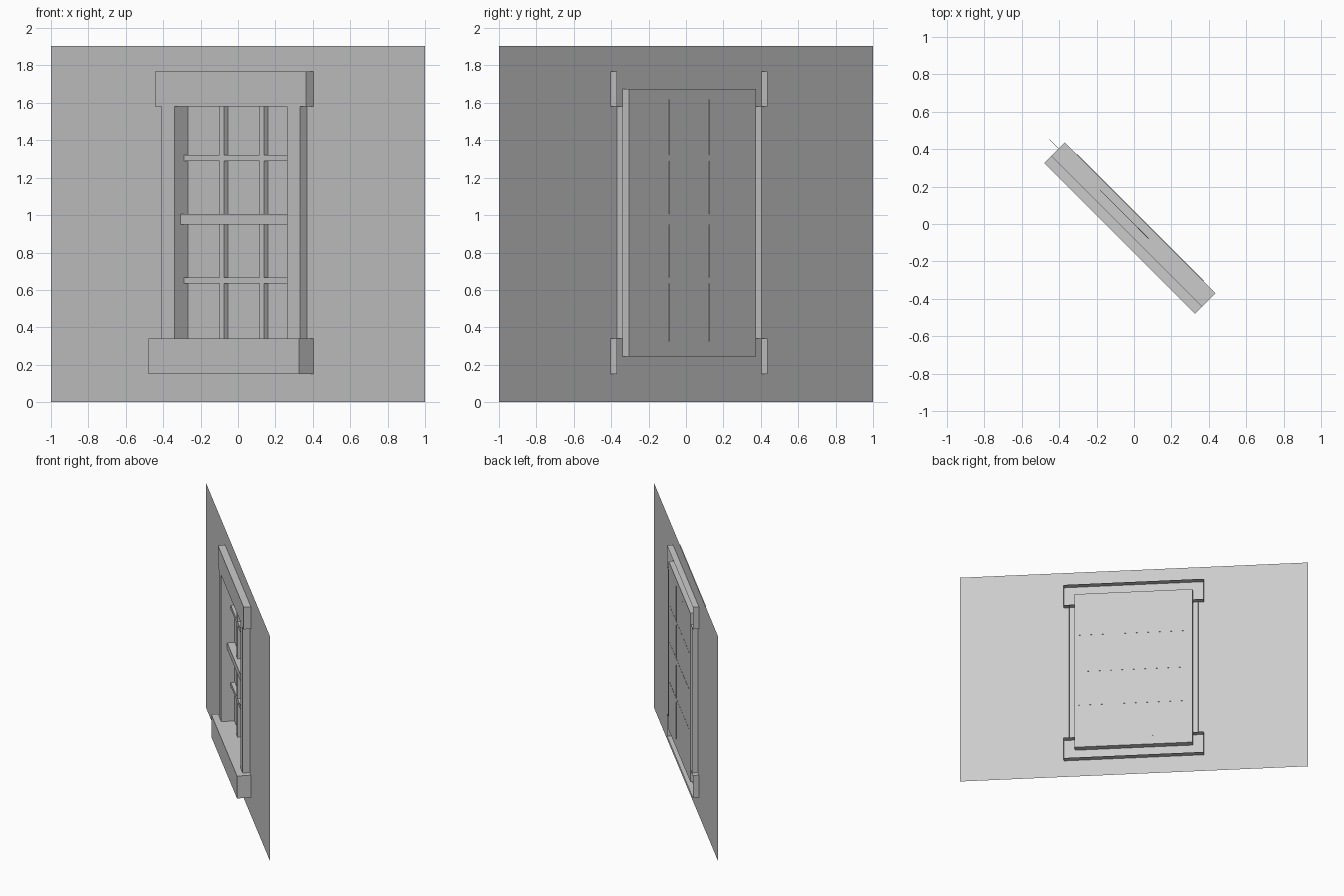
import bpy, bmesh, math
from mathutils import Matrix

if "Cube" in bpy.data.objects:
    bpy.data.objects.remove(bpy.data.objects["Cube"])

GREY = (0.6, 0.6, 0.6, 1)
mat = bpy.data.materials.new("plain_grey")
mat.use_nodes = True
mat.diffuse_color = GREY
mat.node_tree.nodes["Principled BSDF"].inputs["Base Color"].default_value = GREY

# Everything is laid out facing -y, then turned to the diagonal
TURN = Matrix.Rotation(math.radians(-45), 4, "Z")


def finish(name, bm):
    bm.transform(TURN)
    mesh = bpy.data.meshes.new(name)
    bm.to_mesh(mesh)
    bm.free()
    mesh.materials.append(mat)
    obj = bpy.data.objects.new(name, mesh)
    bpy.context.collection.objects.link(obj)


def box(name, x, y, z, open_sides=()):
    """Box from (min, max) spans; faces whose normal is listed are left out."""
    bm = bmesh.new()
    bmesh.ops.create_cube(bm, size=1)
    bm.normal_update()
    gone = [f for f in bm.faces
            if any(f.normal.dot(n) > 0.9 for n in open_sides)]
    bmesh.ops.delete(bm, geom=gone, context="FACES")
    for v in bm.verts:
        v.co = [a + (b - a) * (c + 0.5) for (a, b), c in zip((x, y, z), v.co)]
    finish(name, bm)


# Wall sheet with a shallow recess behind the window
bm = bmesh.new()


def ring(half, low, high, y):
    return [bm.verts.new((x, y, z)) for x, z in
            ((-half, low), (half, low), (half, high), (-half, high))]


RECESS = 0.05
rings = [ring(math.sqrt(2), 0, 1.905, 0),
         ring(0.48, 0.245, 1.675, 0),
         ring(0.48, 0.245, 1.675, RECESS)]
for a, b in zip(rings, rings[1:]):
    for i in range(4):
        j = (i + 1) % 4
        bm.faces.new((a[i], a[j], b[j], b[i]))
bm.faces.new(rings[-1])
finish("wall", bm)

# Surround: open-backed boxes
BACK, UP, DOWN = (0, 1, 0), (0, 0, 1), (0, 0, -1)
REAR, FRONT = 0.047, -0.056
SILL_TOP, LINTEL_BOTTOM = 0.34, 1.58
box("sill", (-0.57, 0.57), (-0.108, REAR), (0.15, SILL_TOP), [BACK])
box("lintel", (-0.57, 0.57), (FRONT, REAR), (LINTEL_BOTTOM, 1.768), [BACK])
for side, x in (("right", (-0.523, -0.425)), ("left", (0.425, 0.523))):
    box(side + "_casing", x, (FRONT, REAR), (SILL_TOP, LINTEL_BOTTOM),
        [BACK, UP, DOWN])

# Glazing bars
BAR_Y = (0.018, RECESS + 0.001)
BAR_X = (-0.445, 0.445)
for side, x in (("right", -0.142), ("left", 0.16)):
    box(side + "_upright_bar", (x - 0.017, x + 0.017), BAR_Y, (0.324, 1.617))
for level, z in (("lower", 0.651), ("upper", 1.305)):
    box(level + "_cross_bar", BAR_X, BAR_Y, (z - 0.016, z + 0.016))
box("meeting_rail", BAR_X, (-0.009, BAR_Y[1]), (0.949, 1.005))
